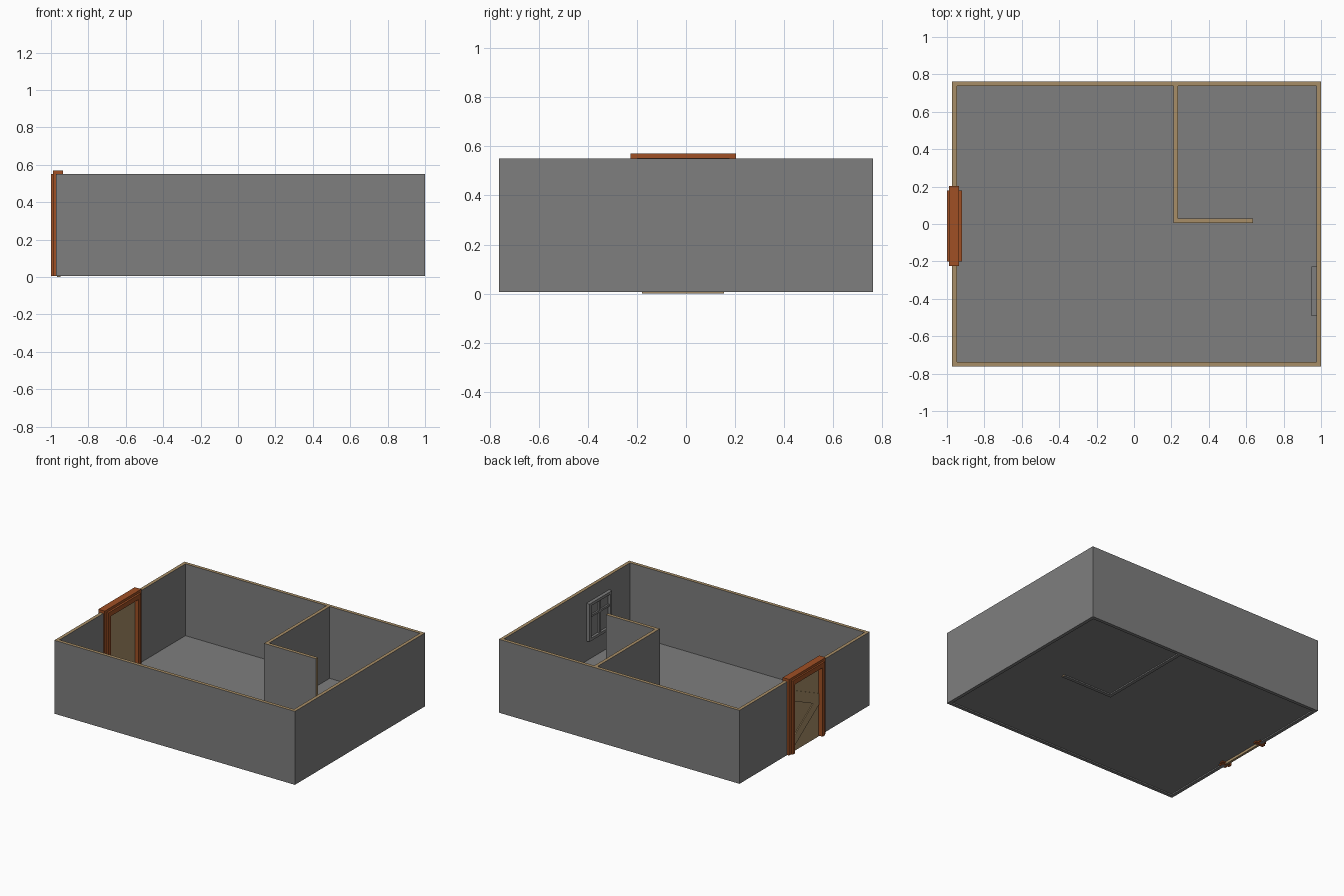
import bpy, bmesh
from mathutils import Vector

cube = bpy.data.objects.get("Cube")
if cube:
    bpy.data.objects.remove(cube, do_unlink=True)


def material(name, rgb):
    m = bpy.data.materials.new(name)
    m.use_nodes = True
    m.diffuse_color = (*rgb, 1)
    m.node_tree.nodes["Principled BSDF"].inputs["Base Color"].default_value = (*rgb, 1)
    return m


grey = material("plaster grey", (0.21, 0.21, 0.21))
tan = material("wood tan", (0.39, 0.27, 0.135))
brown = material("frame brown", (0.35, 0.08, 0.018))


def finish(name, bm, mats):
    bmesh.ops.recalc_face_normals(bm, faces=bm.faces)
    mesh = bpy.data.meshes.new(name)
    bm.to_mesh(mesh)
    bm.free()
    for m in mats:
        mesh.materials.append(m)
    obj = bpy.data.objects.new(name, mesh)
    bpy.context.collection.objects.link(obj)
    return obj


def add_box(bm, x, y, z):
    verts = bmesh.ops.create_cube(bm, size=1)["verts"]
    for v in verts:
        v.co = Vector([(r[0] + r[1]) / 2 + c * (r[1] - r[0]) for r, c in zip((x, y, z), v.co)])
    return verts


def boxes(name, parts, *mats):
    bm = bmesh.new()
    for part in parts:
        add_box(bm, *part)
    return finish(name, bm, mats)


def cap(obj, direction):
    """Give faces looking in a direction the second material."""
    for p in obj.data.polygons:
        if p.normal.dot(Vector(direction)) > 0.9:
            p.material_index = 1


BASE, TOP, T = 0.006, 0.55, 0.025
LEFT, RIGHT, DEPTH = -0.972, 1.0, 0.762
INNER = DEPTH - T
height = (BASE, TOP)

# Outer walls, with a gap for the door
walls = {
    "front_wall": ((LEFT, RIGHT), (-DEPTH, -INNER), height),
    "back_wall": ((LEFT, RIGHT), (INNER, DEPTH), height),
    "left_wall": ((RIGHT - T, RIGHT), (-INNER, INNER), height),
    "door_wall_front": ((LEFT, LEFT + T), (-INNER, -0.2), height),
    "door_wall_back": ((LEFT, LEFT + T), (0.18, INNER), height),
    "partition_long": ((0.21, 0.235), (0.005, INNER), height),
}
for name, part in walls.items():
    cap(boxes(name, [part], grey, tan), (0, 0, 1))

# Short partition with a tan free end
short = boxes("partition_short", [((0.235, 0.635), (0.005, 0.03), height)], grey, tan)
cap(short, (0, 0, 1))
cap(short, (1, 0, 0))

# Floor sheet, slightly above the bottom of the walls
boxes("floor", [((LEFT + T, RIGHT - T), (-INNER, INNER), (0.015, 0.018))], grey)


def portal(x, y, top, side, drop):
    """Two posts and a header."""
    return [(x, (y[0], y[0] + side), (BASE, top)),
            (x, (y[1] - side, y[1]), (BASE, top)),
            (x, (y[0] + side, y[1] - side), (top - drop, top))]


# Door frame and its deeper casing
boxes("door_frame", portal((-0.988, -0.935), (-0.225, 0.203), 0.57, 0.045, 0.05), brown)
boxes("door_casing", portal((-1.0, -0.92), (-0.2, 0.178), 0.552, 0.028, 0.035), brown)

# Door leaf with slanted battens on its outer face
boxes("door_leaf", [((-0.967, -0.95), (-0.18, 0.155), (0, 0.53))], tan)
bm = bmesh.new()
for z_back, z_front in ((0.385, 0.24), (0.02, 0.24)):
    for v in add_box(bm, (-0.973, -0.967), (-0.17, 0.148), (0, 0.08)):
        v.co.z += z_back if v.co.y > 0 else z_front
finish("door_battens", bm, [tan])

# Window on the inside of the left wall: frame, bars and pane
X = (0.95, RIGHT - T)
Y0, Y1, Z0, Z1, B = -0.492, -0.228, 0.165, 0.445, 0.02
MID = (Y0 + Y1) / 2
boxes("window_frame", [
    (X, (Y0, Y0 + B), (Z0, Z1)),
    (X, (Y1 - B, Y1), (Z0, Z1)),
    (X, (Y0 + B, Y1 - B), (Z0, Z0 + B)),
    (X, (Y0 + B, Y1 - B), (Z1 - B, Z1)),
], grey)
bar = (0.956, RIGHT - T)
boxes("window_bars", [
    (bar, (MID - 0.01, MID + 0.01), (Z0 + B, Z1 - B)),
    (bar, (Y0 + B, MID - 0.01), (0.335, 0.35)),
    (bar, (MID + 0.01, Y1 - B), (0.335, 0.35)),
], grey)
boxes("window_pane", [((0.968, RIGHT - T), (Y0 + B, Y1 - B), (Z0 + B, Z1 - B))], grey)
